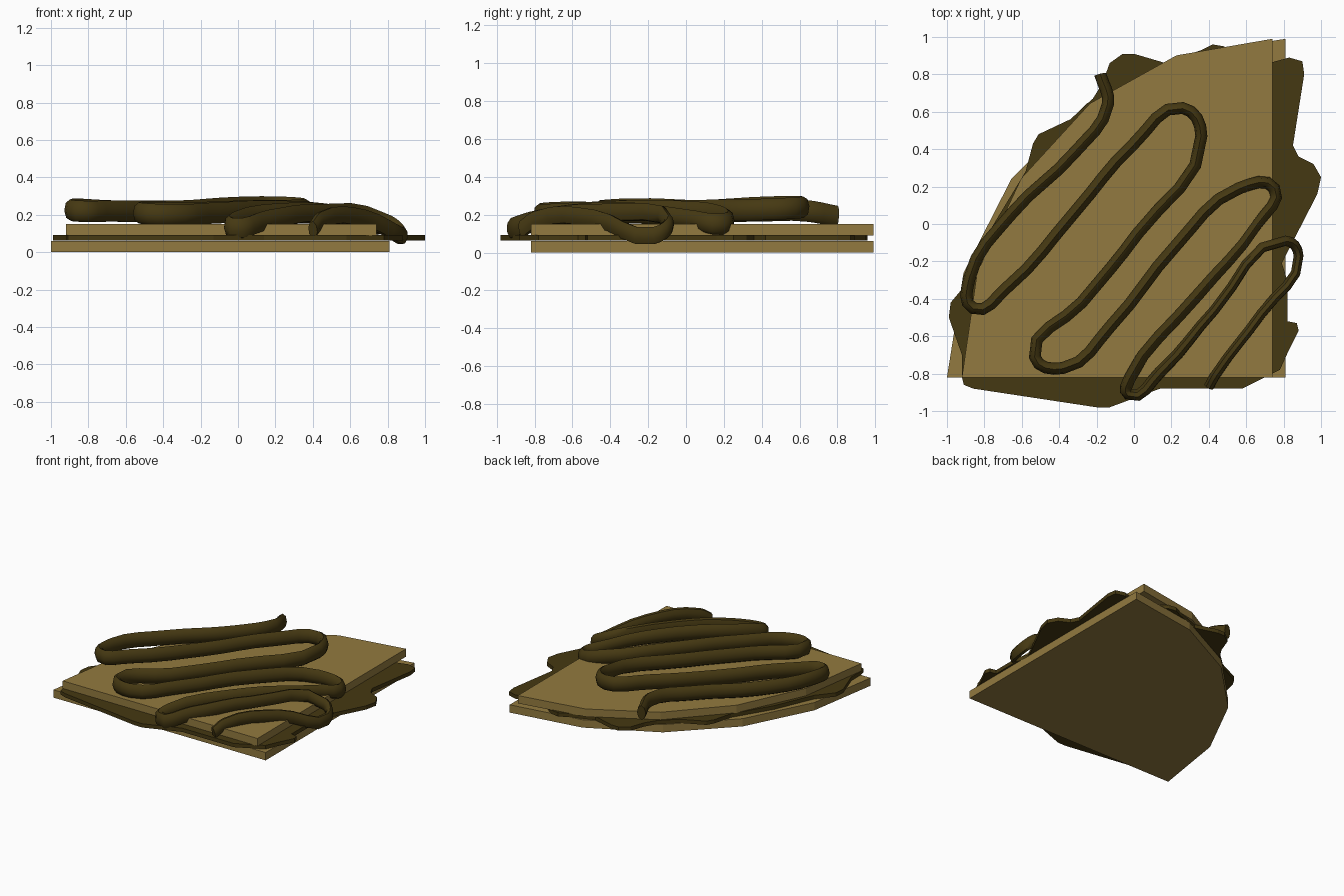
import bpy, bmesh, math

if "Cube" in bpy.data.objects:
    bpy.data.objects.remove(bpy.data.objects["Cube"])


def material(name, rgb):
    m = bpy.data.materials.new(name)
    m.diffuse_color = (*rgb, 1)
    m.use_nodes = True
    m.node_tree.nodes["Principled BSDF"].inputs["Base Color"].default_value = m.diffuse_color
    return m


biscuit = material("biscuit", (0.29, 0.195, 0.05))
chocolate = material("chocolate", (0.06, 0.04, 0.006))


def slab(name, outline, z0, z1, mat):
    bm = bmesh.new()
    face = bm.faces.new([bm.verts.new((x, y, z0)) for x, y in outline])
    ext = bmesh.ops.extrude_face_region(bm, geom=[face])
    for v in ext["geom"]:
        if isinstance(v, bmesh.types.BMVert):
            v.co.z = z1
    bmesh.ops.recalc_face_normals(bm, faces=bm.faces)
    me = bpy.data.meshes.new(name)
    bm.to_mesh(me)
    bm.free()
    ob = bpy.data.objects.new(name, me)
    bpy.context.collection.objects.link(ob)
    me.materials.append(mat)
    return ob


def quarter(cx, rx, cy=-0.82, ry=1.81):
    arc = [math.radians(18 * i) for i in range(6)]
    return [(cx, cy)] + [(cx - rx * math.cos(a), cy + ry * math.sin(a)) for a in arc]


# Two quarter-round wafers
slab("bottom_wafer", quarter(0.81, 1.81), 0.0, 0.06, biscuit)
slab("top_wafer", quarter(0.74, 1.66), 0.09, 0.15, biscuit)

# Oozing filling between the wafers
filling = [(-0.92, -0.82), (-0.91, -0.86), (-0.86, -0.88), (-0.2, -0.98), (-0.13, -0.98),
           (0.14, -0.88), (0.58, -0.88), (0.68, -0.83), (0.78, -0.78), (0.83, -0.67),
           (0.88, -0.57), (0.87, -0.53), (0.82, -0.52), (0.82, -0.3), (0.79, -0.21),
           (0.98, 0.16), (1.0, 0.25), (0.96, 0.32), (0.88, 0.36), (0.85, 0.42),
           (0.91, 0.8), (0.9, 0.87), (0.83, 0.89), (0.72, 0.86), (0.6, 0.87),
           (0.48, 0.95), (0.42, 0.96), (0.36, 0.93), (0.17, 0.86), (0.0, 0.91),
           (-0.06, 0.91), (-0.13, 0.86), (-0.17, 0.75), (-0.22, 0.67), (-0.34, 0.56),
           (-0.51, 0.48), (-0.54, 0.43), (-0.58, 0.28), (-0.75, 0.0), (-0.88, -0.3),
           (-0.98, -0.42), (-0.99, -0.5), (-0.92, -0.7)]
slab("filling", filling, 0.063, 0.092, chocolate)

# Zigzag drizzle: tube taller than wide, draped over the edges
path = [(-0.18, 0.80, 0.19), (-0.14, 0.64, 0.22), (-0.32, 0.38, 0.22), (-0.65, 0.06, 0.22),
        (-0.88, -0.29, 0.23), (-0.86, -0.45, 0.22), (-0.68, -0.34, 0.22), (-0.32, 0.06, 0.22),
        (0.0, 0.43, 0.24), (0.26, 0.62, 0.24), (0.36, 0.47, 0.23), (0.02, -0.05, 0.22),
        (-0.28, -0.42, 0.21), (-0.53, -0.71, 0.21), (-0.38, -0.77, 0.20), (-0.12, -0.54, 0.21),
        (0.22, -0.12, 0.22), (0.56, 0.19, 0.19), (0.75, 0.19, 0.15), (0.66, 0.0, 0.18),
        (0.34, -0.38, 0.21), (-0.02, -0.82, 0.16), (-0.03, -0.91, 0.13), (0.15, -0.78, 0.17),
        (0.43, -0.46, 0.21), (0.81, -0.09, 0.15), (0.88, -0.17, 0.09), (0.68, -0.48, 0.18),
        (0.44, -0.8, 0.17), (0.40, -0.87, 0.12)]
ZS = 1.75
cu = bpy.data.curves.new("drizzle", "CURVE")
cu.dimensions = "3D"
cu.resolution_u = 4
cu.bevel_depth = 0.031
cu.bevel_resolution = 2
cu.use_fill_caps = True
sp = cu.splines.new("BEZIER")
sp.bezier_points.add(len(path) - 1)
for bp, (x, y, z) in zip(sp.bezier_points, path):
    bp.co = (x, y, z / ZS)
    bp.handle_left_type = bp.handle_right_type = "AUTO"
    bp.radius = 0.9 if x > 0.38 and y < 0.1 else 1.05
drizzle = bpy.data.objects.new("drizzle", cu)
drizzle.scale.z = ZS
bpy.context.collection.objects.link(drizzle)
cu.materials.append(chocolate)

# Turn the drizzle into a smooth mesh
bpy.context.view_layer.objects.active = drizzle
drizzle.select_set(True)
bpy.ops.object.convert(target="MESH")
bpy.ops.object.transform_apply(location=False, rotation=False, scale=True)
bpy.ops.object.shade_smooth_by_angle(angle=math.radians(50))
